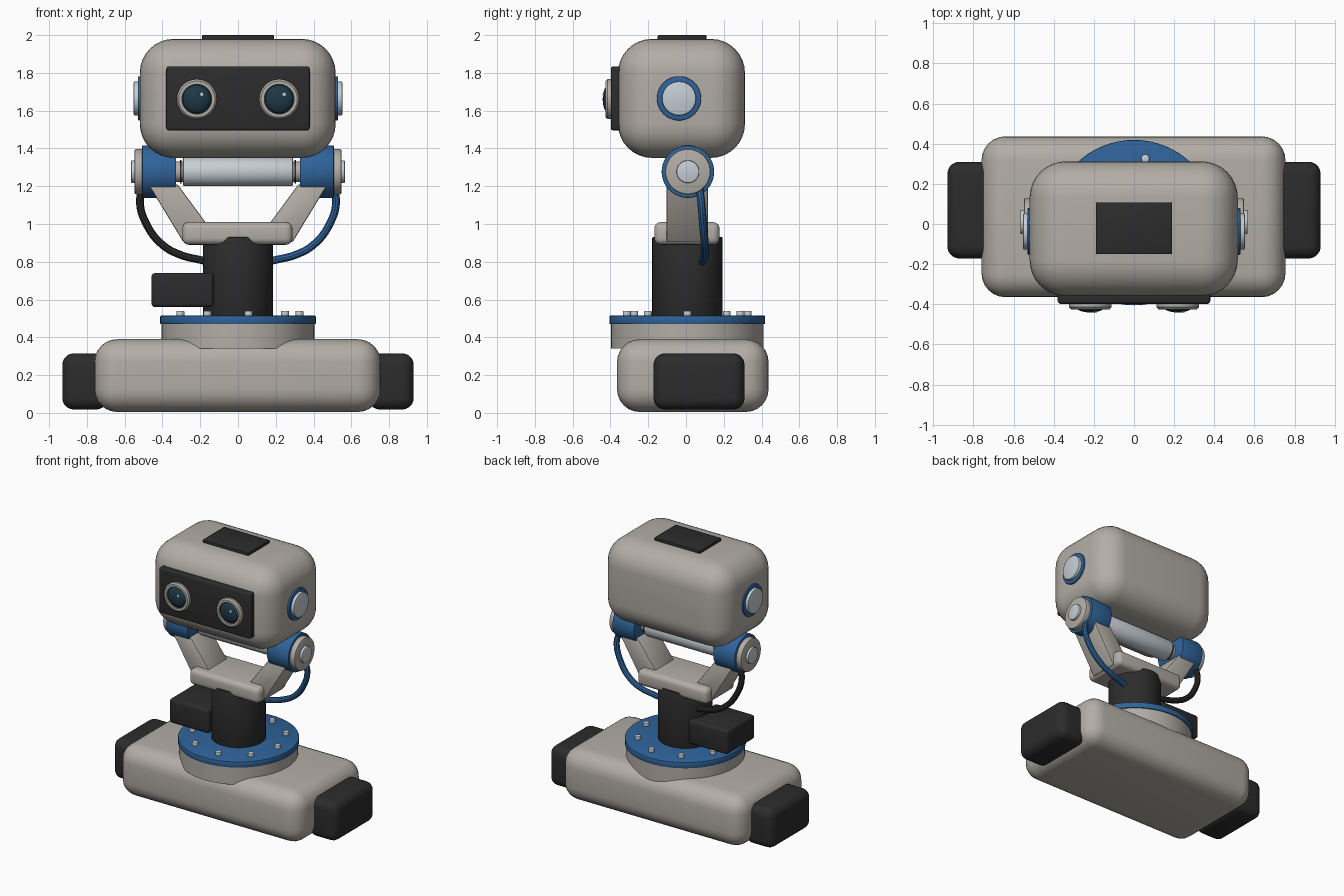
import bpy
import bmesh
from math import cos, sin, radians
from mathutils import Matrix, Vector

if "Cube" in bpy.data.objects:
    bpy.data.objects.remove(bpy.data.objects["Cube"], do_unlink=True)


def make_material(name, rgb):
    mat = bpy.data.materials.new(name)
    mat.use_nodes = True
    mat.diffuse_color = (*rgb, 1)
    mat.node_tree.nodes["Principled BSDF"].inputs["Base Color"].default_value = (*rgb, 1)
    return mat


GREY = make_material("warm_grey", (0.45, 0.42, 0.38))
BLUE = make_material("blue", (0.028, 0.125, 0.32))
DARK = make_material("charcoal", (0.025, 0.025, 0.026))
STEEL = make_material("pale_steel", (0.56, 0.62, 0.66))
LENS = make_material("lens_teal", (0.012, 0.04, 0.06))


def finish(obj, mat, bevel=0, segments=3):
    """Assign colour, round the edges and smooth the shading."""
    obj.data.materials.append(mat)
    bpy.ops.object.select_all(action="DESELECT")
    obj.select_set(True)
    bpy.context.view_layer.objects.active = obj
    if bevel:
        mod = obj.modifiers.new("Rounded edges", "BEVEL")
        mod.width, mod.segments = bevel, segments
        mod.limit_method = "ANGLE"
        mod.angle_limit = radians(40)
        bpy.ops.object.modifier_apply(modifier=mod.name)
    bpy.ops.object.shade_smooth_by_angle(angle=radians(35))
    return obj


def mesh_object(name, bm, mat, bevel=0, segments=3):
    mesh = bpy.data.meshes.new(name)
    bmesh.ops.recalc_face_normals(bm, faces=bm.faces)
    bm.to_mesh(mesh)
    bm.free()
    obj = bpy.data.objects.new(name, mesh)
    bpy.context.collection.objects.link(obj)
    return finish(obj, mat, bevel, segments)


def box(name, x, y, z, mat, bevel=0, segments=3):
    """Box from (min, max) ranges on each axis."""
    bm = bmesh.new()
    bmesh.ops.create_cube(bm, size=1)
    for v in bm.verts:
        v.co = [r[0] if c < 0 else r[1] for c, r in zip(v.co, (x, y, z))]
    return mesh_object(name, bm, mat, bevel, segments)


def cylinder(name, start, end, radius, mat, bevel=0, sides=48):
    """Cylinder between two points."""
    a, b = Vector(start), Vector(end)
    turn = (b - a).to_track_quat("Z", "Y").to_matrix().to_4x4()
    bm = bmesh.new()
    bmesh.ops.create_cone(bm, cap_ends=True, segments=sides, radius1=radius, radius2=radius,
                          depth=(b - a).length, matrix=Matrix.Translation((a + b) / 2) @ turn)
    return mesh_object(name, bm, mat, bevel, 2)


def ball(name, centre, size, mat):
    bm = bmesh.new()
    bmesh.ops.create_uvsphere(bm, u_segments=32, v_segments=16, radius=1,
                              matrix=Matrix.Translation(centre) @ Matrix.Diagonal((*size, 1)))
    return mesh_object(name, bm, mat)


def prism(name, outline, y0, y1, mat, bevel):
    """Extrude an (x, z) outline along y."""
    bm = bmesh.new()
    face = bm.faces.new([bm.verts.new((x, y0, z)) for x, z in outline])
    grown = bmesh.ops.extrude_face_region(bm, geom=[face])["geom"]
    bmesh.ops.translate(bm, vec=(0, y1 - y0, 0),
                        verts=[g for g in grown if isinstance(g, bmesh.types.BMVert)])
    return mesh_object(name, bm, mat, bevel, 2)


def ring(name, centre, outer, inner, depth, mat):
    """Flat ring facing the front."""
    bm = bmesh.new()
    profile = [(inner, 0), (outer, 0), (outer, -depth * .7), (outer - .01, -depth), (inner, -depth)]
    verts = [bm.verts.new((r, y, 0)) for r, y in profile]
    edges = [bm.edges.new((verts[i - 1], verts[i])) for i in range(len(verts))]
    bmesh.ops.spin(bm, geom=verts + edges, cent=(0, 0, 0), axis=(0, 1, 0),
                   angle=radians(360), steps=40)
    bmesh.ops.remove_doubles(bm, verts=bm.verts, dist=0.0001)
    bmesh.ops.translate(bm, verts=bm.verts, vec=centre)
    return mesh_object(name, bm, mat)


def cable(name, points, radius, mat):
    curve = bpy.data.curves.new(name, "CURVE")
    curve.dimensions = "3D"
    curve.bevel_depth, curve.bevel_resolution = radius, 3
    curve.use_fill_caps = True
    spline = curve.splines.new("BEZIER")
    spline.bezier_points.add(len(points) - 1)
    for p, co in zip(spline.bezier_points, points):
        p.co = co
        p.handle_left_type = p.handle_right_type = "AUTO"
    obj = bpy.data.objects.new(name, curve)
    bpy.context.collection.objects.link(obj)
    bpy.ops.object.select_all(action="DESELECT")
    obj.select_set(True)
    bpy.context.view_layer.objects.active = obj
    bpy.ops.object.convert(target="MESH")
    return finish(bpy.context.view_layer.objects.active, mat)


# Base and turntable
AXIS_Y = 0.007
box("base_body", (-.76, .755), (-.365, .437), (.005, .39), GREY, .12, 6)
cylinder("turntable_skirt", (0, AXIS_Y, .34), (0, AXIS_Y, .475), .404, GREY, sides=64)
cylinder("turntable_plate", (0, AXIS_Y, .47), (0, AXIS_Y, .515), .412, BLUE, .005, 64)
for i in range(9):
    a = radians(40 * i)
    x, y = .325 * cos(a), AXIS_Y + .325 * sin(a)
    cylinder(f"turntable_bolt_{i + 1}", (x, y, .51), (x, y, .54), .021, STEEL, .004, 16)

# Column, motor and yoke
cylinder("column", (0, AXIS_Y, .5), (0, AXIS_Y, .93), .186, DARK, .004)
box("side_motor", (-.458, -.13), (-.165, .165), (.56, .74), DARK, .018)
box("yoke_bar", (-.295, .288), (-.168, .178), (.89, 1.01), GREY, .035, 4)

# Head with face panel and top plate
HEAD_Y = -.025
box("head_shell", (-.52, .517), (-.36, .312), (1.35, 1.98), GREY, .18, 8)
box("face_panel", (-.38, .38), (-.398, -.33), (1.495, 1.835), DARK, .014)
box("top_plate", (-.19, .19), (-.15, .108), (1.97, 2.0), DARK, .005, 2)

# Hinge rod
JOINT_Y, JOINT_Z = .01, 1.277
cylinder("hinge_rod", (-.29, JOINT_Y, JOINT_Z), (.29, JOINT_Y, JOINT_Z), .077, STEEL, .006)
cylinder("hinge_core", (-.34, JOINT_Y, JOINT_Z), (.34, JOINT_Y, JOINT_Z), .055, GREY)

# Paired parts
for s, side in ((1, "left"), (-1, "right")):
    def along_x(name, x0, x1, y, z, radius, mat, bevel=.005):
        cylinder(f"{side}_{name}", (s * x0, y, z), (s * x1, y, z), radius, mat, bevel)

    box(f"{side}_base_pad", sorted((s * .69, s * .93)), (-.172, .31), (.018, .315), DARK, .06, 5)
    prism(f"{side}_yoke_arm", [(s * x, z) for x, z in
          ((.29, .905), (.475, 1.21), (.32, 1.21), (.165, 1.0), (.165, .905))],
          -.103, .117, GREY, .008)

    # Shoulder joint
    along_x("joint_housing", .328, .508, JOINT_Y, JOINT_Z, .139, BLUE)
    along_x("joint_collar", .298, .308, JOINT_Y, JOINT_Z, .062, DARK, 0)
    along_x("joint_cap", .50, .548, JOINT_Y, JOINT_Z, .12, GREY, .008)
    along_x("joint_pin", .54, .566, JOINT_Y, JOINT_Z, .06, STEEL)

    # Head side disc
    along_x("ear_ring", .49, .53, -.037, 1.665, .117, BLUE)
    along_x("ear_disc", .50, .552, -.037, 1.665, .09, STEEL)

    # Eye
    ex, ez = s * .218, 1.661
    ring(f"{side}_eye_ring", (ex, -.39, ez), .106, .079, .035, GREY)
    cylinder(f"{side}_eye_socket", (ex, -.39, ez), (ex, -.412, ez), .082, DARK)
    ball(f"{side}_eye_lens", (ex, -.408, ez), (.075, .033, .075), LENS)
    ball(f"{side}_eye_glint", (ex + .026, -.436, ez + .024), (.011, .005, .011), STEEL)

    # Cable
    path = ((.50, .07, 1.2), (.519, .08, 1.12), (.485, .09, 1.0), (.40, .10, .89),
            (.30, .10, .835), (.20, .09, .81), (.12, .08, .79))
    cable(f"{side}_cable", [(s * x, y, z) for x, y, z in path], .021, BLUE if s > 0 else DARK)
